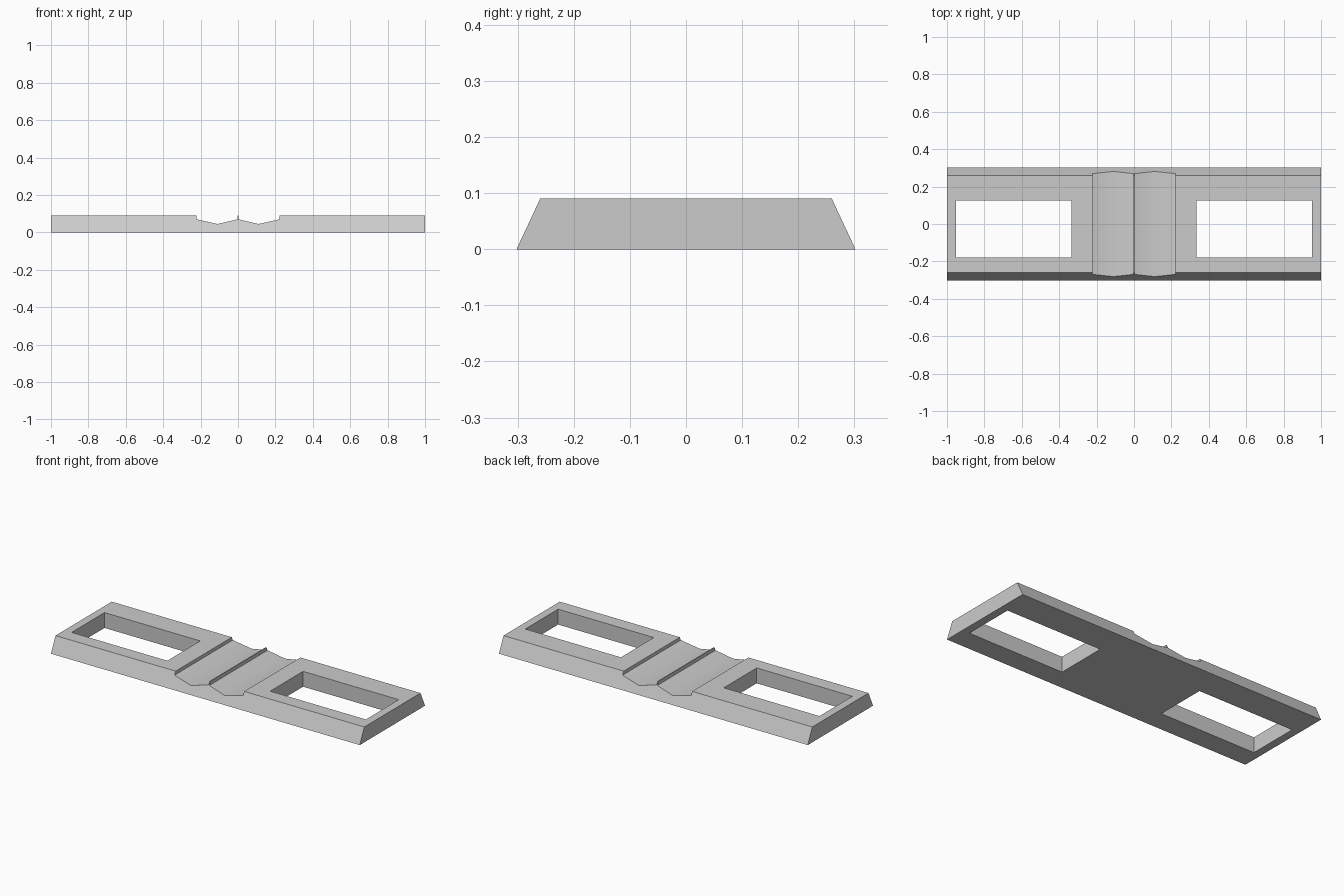
import bpy
import bmesh
import math

default = bpy.data.objects.get("Cube")
if default:
    bpy.data.objects.remove(default, do_unlink=True)

HEIGHT = 0.09
HALF_DEPTH = 0.302
TAPER = 0.467          # inward lean of the long sides per unit of height
SHELF, VALLEY = 0.07, 0.045
RIDGE = 0.003          # half thickness of the central ridge

grey = bpy.data.materials.new("plain grey")
grey.use_nodes = True
colour = (0.6, 0.6, 0.6, 1)
grey.diffuse_color = colour
grey.node_tree.nodes["Principled BSDF"].inputs["Base Color"].default_value = colour


def make_object(name, bm):
    bmesh.ops.recalc_face_normals(bm, faces=bm.faces)
    mesh = bpy.data.meshes.new(name)
    bm.to_mesh(mesh)
    bm.free()
    obj = bpy.data.objects.new(name, mesh)
    bpy.context.collection.objects.link(obj)
    obj.data.materials.append(grey)
    return obj


# Plate: mirrored front outline with two shallow channels, extruded in depth
half = [(RIDGE, HEIGHT), (RIDGE, SHELF), (0.11, VALLEY), (0.222, SHELF),
        (0.222, HEIGHT), (1, HEIGHT), (1, 0)]
outline = half + [(-x, z) for x, z in reversed(half)]
bm = bmesh.new()
rings = [[bm.verts.new((x, side * (HALF_DEPTH - TAPER * z), z)) for x, z in outline]
         for side in (-1, 1)]
for ring in rings:
    bm.faces.new(ring)
count = len(outline)
for i in range(count):
    j = (i + 1) % count
    bm.faces.new((rings[0][i], rings[0][j], rings[1][j], rings[1][i]))
plate = make_object("base_plate", bm)

# Rectangular openings cut through both ends
for side, label in ((1, "left"), (-1, "right")):
    bm = bmesh.new()
    bmesh.ops.create_cube(bm, size=1)
    cutter = make_object(label + "_opening_cutter", bm)
    cutter.scale = (0.62, 0.304, 0.4)
    cutter.location = (side * 0.643, -0.026, 0.04)
    cutter.hide_render = True
    cut = plate.modifiers.new(label + "_opening", "BOOLEAN")
    cut.operation = "DIFFERENCE"
    cut.solver = "EXACT"
    cut.object = cutter
    bpy.context.view_layer.objects.active = plate
    bpy.context.view_layer.update()
    bpy.ops.object.modifier_apply(modifier=cut.name)
    bpy.data.objects.remove(cutter, do_unlink=True)

# Soft channel floors, crisp edges elsewhere
for obj in bpy.context.selected_objects:
    obj.select_set(False)
plate.select_set(True)
bpy.context.view_layer.objects.active = plate
bpy.ops.object.shade_smooth_by_angle(angle=math.radians(30))
